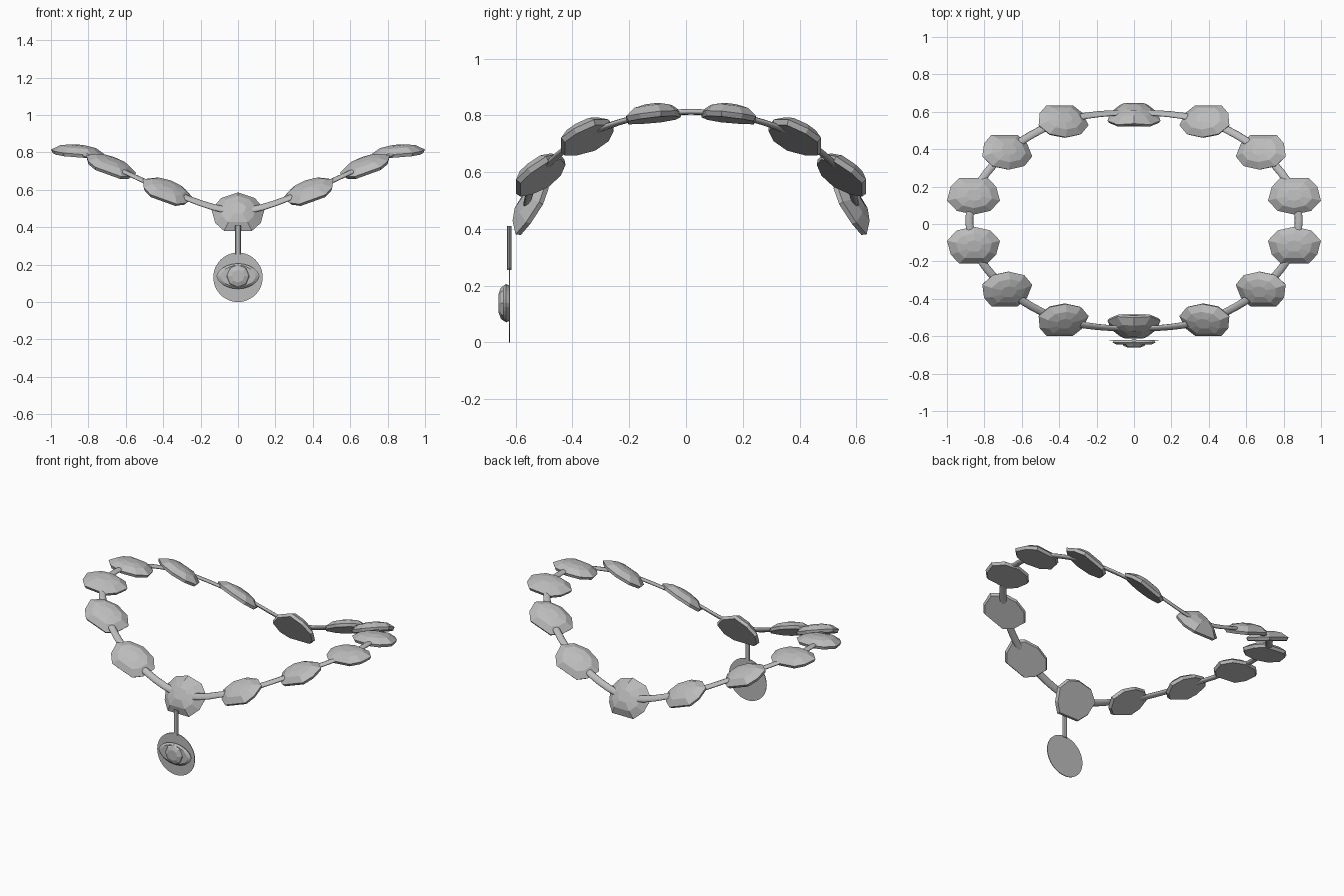
import bpy, bmesh, math
from mathutils import Vector

if "Cube" in bpy.data.objects:
    bpy.data.objects.remove(bpy.data.objects["Cube"])

metal = bpy.data.materials.new("plain_grey")
metal.diffuse_color = (0.5, 0.5, 0.5, 1)
metal.use_nodes = True
metal.node_tree.nodes["Principled BSDF"].inputs["Base Color"].default_value = metal.diffuse_color


def make(name, verts, faces):
    mesh = bpy.data.meshes.new(name)
    mesh.from_pydata([tuple(v) for v in verts], [], faces)
    bm = bmesh.new()
    bm.from_mesh(mesh)
    bmesh.ops.recalc_face_normals(bm, faces=bm.faces)
    bm.to_mesh(mesh)
    bm.free()
    mesh.materials.append(metal)
    obj = bpy.data.objects.new(name, mesh)
    bpy.context.collection.objects.link(obj)
    return obj


def loft(name, rings, closed=False):
    """Skin a list of equal rings; cap the ends unless closed."""
    n, m = len(rings[0]), len(rings)
    verts = [p for r in rings for p in r]
    faces = []
    for i in range(m if closed else m - 1):
        j = (i + 1) % m
        for k in range(n):
            l = (k + 1) % n
            faces.append((i * n + k, i * n + l, j * n + l, j * n + k))
    if not closed:
        faces += [tuple(range(n)), tuple((m - 1) * n + k for k in range(n))]
    return make(name, verts, faces)


# Stone outline: u across, v from the inner point to the flat outer edge
HALF = [(0.09, -0.08), (0.142, -0.025), (0.122, 0.05), (0.075, 0.098)]
OUTLINE = [(0, -0.1)] + HALF + [(-u, v) for u, v in reversed(HALF)]
# Stone layers: scale and height
LAYERS = [(0.93, -0.02), (1.0, -0.002), (0.68, 0.026), (0.3, 0.036)]

MID_Y = 0.018
# One quarter: centre x, distance from mid line, z, rise along x, outward tilt
QUARTER = [
    (0.0, 0.578, 0.487, 0.0, 60),
    (0.38, 0.533, 0.597, 0.36, 32),
    (0.68, 0.367, 0.730, 0.36, 22),
    (0.858, 0.132, 0.803, 0.08, 6),
]


def stone(name, x, d, z, rise, tilt, sx, sy):
    """Build one faceted stone; return its centre and upward normal."""
    a = math.radians(tilt)
    c = Vector((x * sx, MID_Y + d * sy, z))
    U = Vector((1, 0, rise * sx)).normalized()
    V = Vector((0, sy * math.cos(a), -math.sin(a)))
    N = U.cross(V).normalized()
    if N.z < 0:
        N = -N
    V = (V - U * V.dot(U)).normalized()
    stretch, bend = (1.15, 0.22) if x == 0 else (1.0, 0.0)
    rings = [[c + U * u * s + V * v * s * stretch + N * (h - bend * abs(u) * s)
              for u, v in OUTLINE] for s, h in LAYERS]
    obj = loft(name, rings)
    bm = bmesh.new()
    bm.from_mesh(obj.data)
    # split the bent stones along their facets
    bmesh.ops.triangulate(bm, faces=[f for f in bm.faces if len(f.verts) == 4])
    bm.to_mesh(obj.data)
    bm.free()
    return c, N


# Fourteen stones, ordered around the loop
order = [(i, 1, -1) for i in range(4)] + [(i, 1, 1) for i in (3, 2, 1, 0)]
order += [(i, -1, 1) for i in (1, 2, 3)] + [(i, -1, -1) for i in (3, 2, 1)]
nodes = [stone(f"stone_{k + 1}", *QUARTER[i], sx, sy)
         for k, (i, sx, sy) in enumerate(order)]


# Flattened cord threading all stones
def spline(p0, p1, p2, p3, t):
    return 0.5 * (2 * p1 + (p2 - p0) * t + (2 * p0 - 5 * p1 + 4 * p2 - p3) * t * t
                  + (3 * p1 - p0 - 3 * p2 + p3) * t ** 3)


n = len(nodes)
path = []
for i in range(n):
    q = [nodes[(i + k) % n] for k in (-1, 0, 1, 2)]
    for s in range(6):
        t = s / 6
        path.append((spline(*[p[0] for p in q], t),
                     q[1][1].lerp(q[2][1], t).normalized()))
rings = []
for i, (p, nrm) in enumerate(path):
    tan = (path[(i + 1) % len(path)][0] - path[i - 1][0]).normalized()
    side = tan.cross(nrm).normalized()
    up = side.cross(tan)
    rings.append([p + side * 0.021 * math.cos(k * math.pi / 5)
                  + up * 0.010 * math.sin(k * math.pi / 5) for k in range(10)])
cord = loft("cord", rings, closed=True)
for f in cord.data.polygons:
    f.use_smooth = True


def oval(rx, rz, y, z, count, power=1.0):
    """Ring facing the front; power above 1 pinches the ends."""
    out = []
    for k in range(count):
        a = 2 * math.pi * k / count
        s = math.sin(a)
        out.append(Vector((rx * math.cos(a), y,
                           z + rz * math.copysign(abs(s) ** power, s))))
    return out


# Hanger between the front stone and the pendant
loft("hanger", [[Vector((0.016 * math.cos(k * math.pi / 4),
                         -0.622 + 0.008 * math.sin(k * math.pi / 4), z))
                 for k in range(8)] for z in (0.255, 0.41)])

# Thin pendant disc
loft("pendant_disc", [oval(0.132, 0.132, y, 0.132, 48) for y in (-0.620, -0.624)])

# Pinched setting and raised stone on the disc
loft("pendant_setting", [oval(rx, rz, y, 0.138, 24, 1.2) for rx, rz, y in
                         ((0.108, 0.062, -0.623), (0.115, 0.068, -0.634),
                          (0.095, 0.058, -0.644))])
loft("pendant_stone", [oval(rx, rz, y, 0.138, 8) for rx, rz, y in
                       ((0.064, 0.064, -0.640), (0.055, 0.055, -0.652),
                        (0.034, 0.034, -0.660))])
